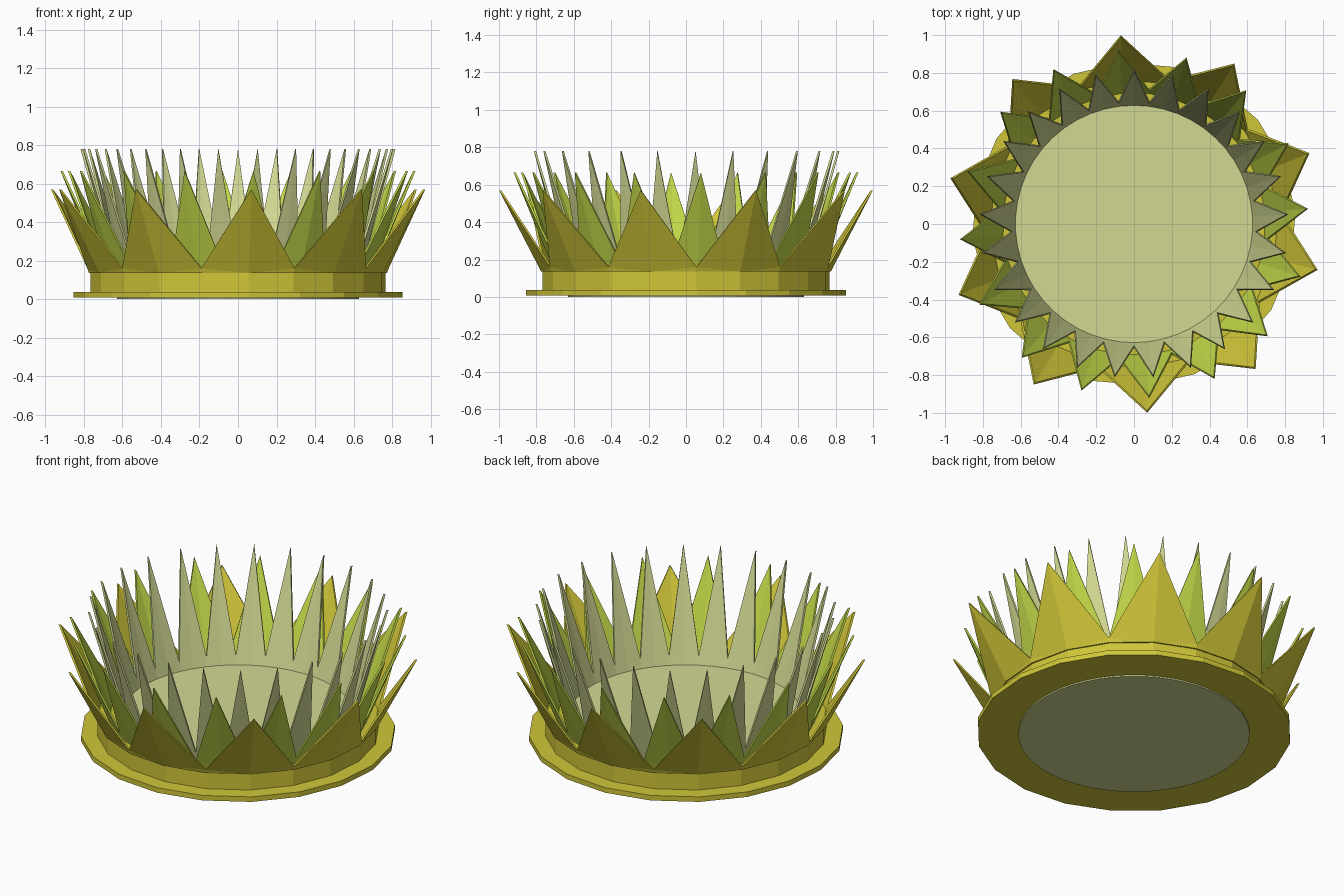
import bpy, bmesh, math

if "Cube" in bpy.data.objects:
    bpy.data.objects.remove(bpy.data.objects["Cube"])


def material(name, rgb):
    m = bpy.data.materials.new(name)
    m.diffuse_color = (*rgb, 1)
    m.use_nodes = True
    m.node_tree.nodes["Principled BSDF"].inputs["Base Color"].default_value = m.diffuse_color
    return m


YELLOW = material("olive yellow", (0.63, 0.565, 0.04))
GREEN = material("leaf green", (0.54, 0.68, 0.065))
PALE = material("pale green", (0.65, 0.69, 0.29))


def finish(bm, name, mat):
    bmesh.ops.recalc_face_normals(bm, faces=bm.faces)
    mesh = bpy.data.meshes.new(name)
    bm.to_mesh(mesh)
    bm.free()
    mesh.materials.append(mat)
    bpy.context.collection.objects.link(bpy.data.objects.new(name, mesh))


def ring(bm, n, start, pos):
    """n vertices around z; pos(i) gives radius and height."""
    out = []
    for i in range(n):
        a = math.radians(start + 360 * i / n)
        r, z = pos(i)
        out.append(bm.verts.new((r * math.cos(a), r * math.sin(a), z)))
    return out


def bridge(bm, a, b):
    n = len(a)
    for i in range(n):
        j = (i + 1) % n
        bm.faces.new((a[i], a[j], b[j], b[i]))


def solid(name, mat, n, start, profile):
    """Closed faceted disc stack from (radius, height) pairs."""
    bm = bmesh.new()
    rings = [ring(bm, n, start, lambda i, p=p: p) for p in profile]
    for a, b in zip(rings, rings[1:]):
        bridge(bm, a, b)
    bm.faces.new(rings[0])
    bm.faces.new(rings[-1])
    finish(bm, name, mat)


def petal_ring(name, mat, count, start, base, valley, tip, t):
    """Zigzag ring of pointed petals, each folded down its middle, t thick."""
    bm = bmesh.new()
    n = count * 2

    def top(d):
        def pos(i):
            r, z = valley if i % 2 else tip
            return r - d, z
        return pos

    ob = ring(bm, n, start, lambda i: base)
    ot = ring(bm, n, start, top(0))
    it = ring(bm, n, start, top(t))
    ib = ring(bm, n, start, lambda i: (base[0] - t, base[1]))
    for a, b in ((ob, ot), (ot, it), (it, ib), (ib, ob)):
        bridge(bm, a, b)
    # fold every quad along the edge that runs from valley to tip base
    bmesh.ops.triangulate(bm, faces=bm.faces[:])
    finish(bm, name, mat)


# stepped base: wide flange and narrower band
solid("base", YELLOW, 20, -86,
      [(0.857, 0.008), (0.857, 0.038), (0.768, 0.038), (0.768, 0.136)])
# inner floor, its underside shows below the flange
solid("inner_floor", PALE, 50, 90, [(0.63, 0.0), (0.63, 0.14)])

# three rings of petals
petal_ring("outer_petals", YELLOW, 10, -86, (0.776, 0.135), (0.785, 0.16), (1.002, 0.57), 0.012)
petal_ring("middle_petals", GREEN, 16, 5, (0.705, 0.13), (0.72, 0.175), (0.925, 0.665), 0.012)
petal_ring("inner_petals", PALE, 25, 90, (0.637, 0.13), (0.655, 0.19), (0.82, 0.78), 0.012)
